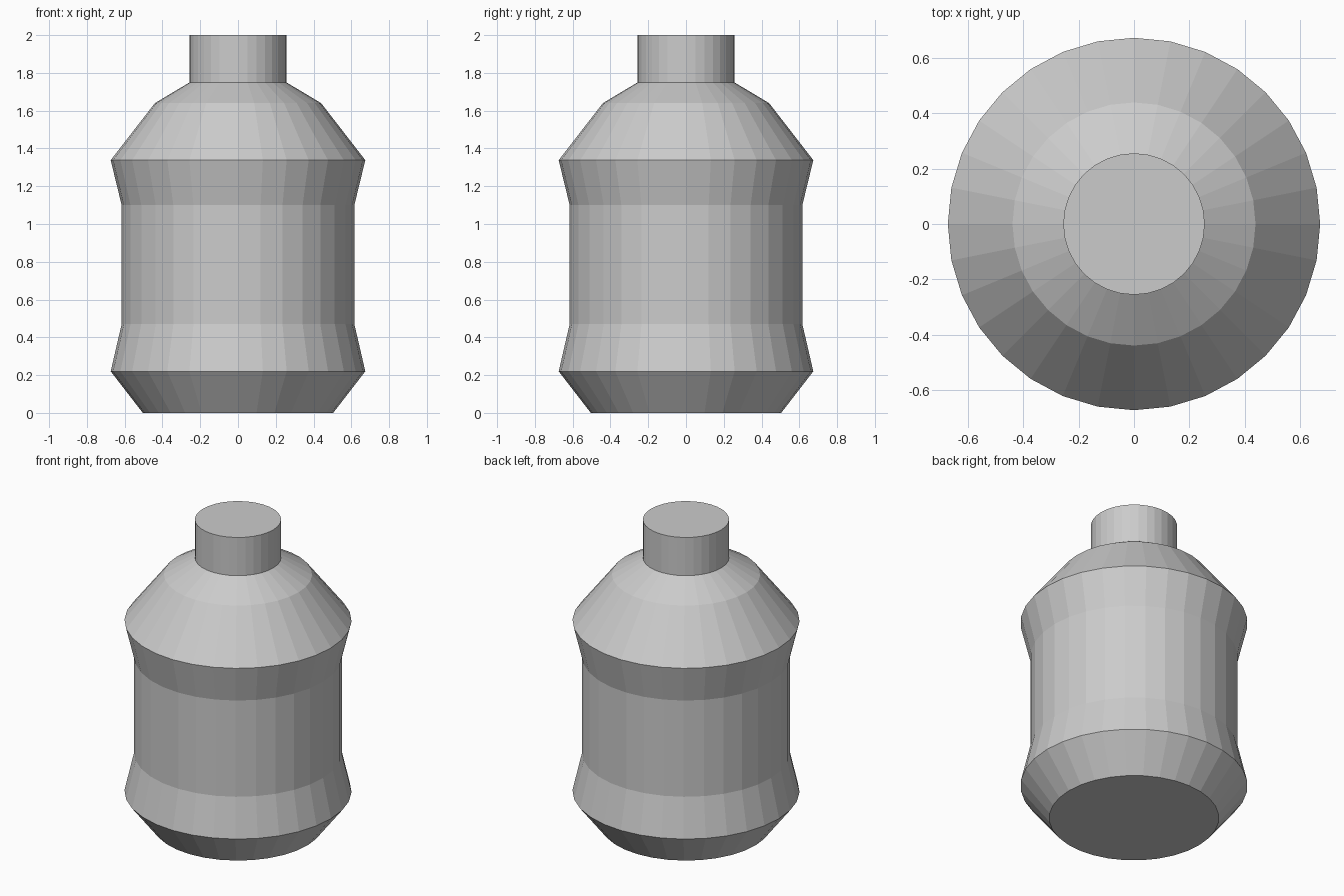
import bpy, bmesh
from math import cos, sin, tau

if "Cube" in bpy.data.objects:
    bpy.data.objects.remove(bpy.data.objects["Cube"])

SIDES = 32


def lathe(name, profile):
    """Revolve (radius, height) points into a closed flat-shaded solid."""
    bm = bmesh.new()
    rings = [[bm.verts.new((r * cos(tau * i / SIDES), r * sin(tau * i / SIDES), z))
              for i in range(SIDES)] for r, z in profile]
    for low, high in zip(rings, rings[1:]):
        for i in range(SIDES):
            j = (i + 1) % SIDES
            bm.faces.new((low[i], low[j], high[j], high[i]))
    bm.faces.new(rings[0][::-1])
    bm.faces.new(rings[-1])
    mesh = bpy.data.meshes.new(name)
    bm.to_mesh(mesh)
    bm.free()
    obj = bpy.data.objects.new(name, mesh)
    bpy.context.collection.objects.link(obj)
    return obj


# Bottle: tapered base, waisted body, sloped shoulder and straight neck
lathe("bottle", [(0.504, 0), (0.674, 0.22), (0.616, 0.47), (0.616, 1.10),
                 (0.674, 1.338), (0.44, 1.64), (0.256, 1.75), (0.256, 2.0)])
